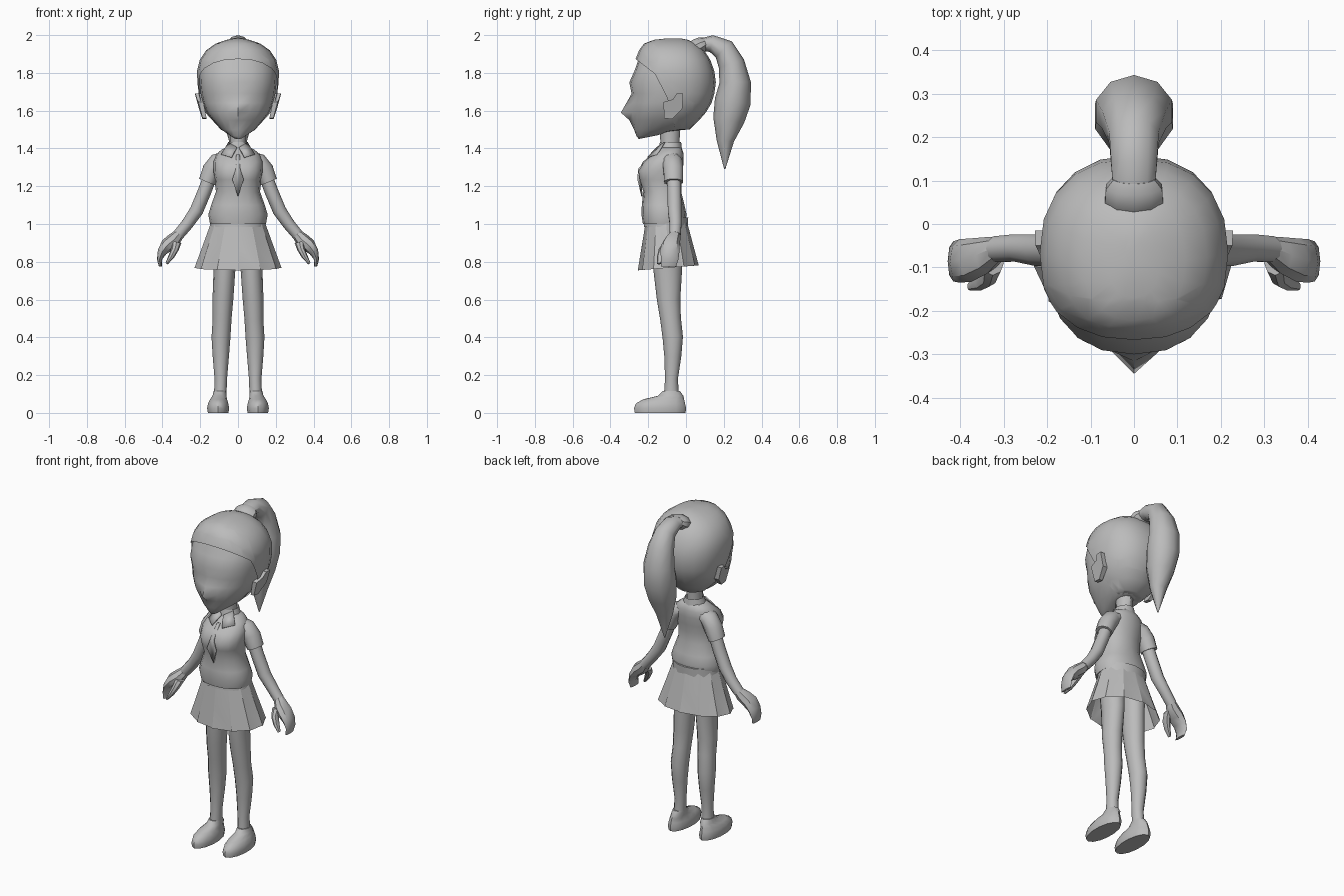
import bpy, bmesh, math
from mathutils import Vector

grey = bpy.data.materials.new("plain_grey")
grey.diffuse_color = (0.5, 0.5, 0.5, 1)


def finish(name, bm, mirror=False, thick=0, angle=40):
    bmesh.ops.recalc_face_normals(bm, faces=bm.faces)
    me = bpy.data.meshes.new(name)
    bm.to_mesh(me)
    bm.free()
    me.materials.append(grey)
    ob = bpy.data.objects.new(name, me)
    bpy.context.collection.objects.link(ob)
    bpy.context.view_layer.objects.active = ob
    ob.select_set(True)
    bpy.ops.object.shade_smooth_by_angle(angle=math.radians(angle))
    ob.select_set(False)
    if thick:
        s = ob.modifiers.new("thickness", 'SOLIDIFY')
        s.thickness, s.offset = thick, 0
    if mirror:
        ob.modifiers.new("mirror", 'MIRROR')
    return ob


def bridge(bm, rings, caps=True):
    n = len(rings[0])
    vs = [[bm.verts.new(p) for p in r] for r in rings]
    for a, b in zip(vs, vs[1:]):
        for i in range(n):
            bm.faces.new((a[i], a[(i + 1) % n], b[(i + 1) % n], b[i]))
    if caps:
        bm.faces.new(vs[0])
        bm.faces.new(vs[-1])
    return vs


def oval(c, u, v, ru, rv, n, power=2.0):
    pts = []
    for i in range(n):
        a = 2 * math.pi * i / n - math.pi / 2
        co, si = math.cos(a), math.sin(a)
        e = 2 / power
        pts.append(Vector(c) + u * (ru * math.copysign(abs(co) ** e, co))
                   + v * (rv * math.copysign(abs(si) ** e, si)))
    return pts


def tube(name, stations, axis, n=10, mirror=False, level=False):
    """Stations are x, y, z, radius along axis, radius across."""
    u, bm = Vector(axis), bmesh.new()
    pts = [Vector(s[:3]) for s in stations]
    rings = []
    for i, s in enumerate(stations):
        t = (pts[min(i + 1, len(pts) - 1)] - pts[max(i - 1, 0)]).normalized()
        v = Y if level else t.cross(u).normalized()
        rings.append(oval(s[:3], u, v, s[3], s[4], n))
    bridge(bm, rings)
    return finish(name, bm, mirror)


X, Y, Z = Vector((1, 0, 0)), Vector((0, 1, 0)), Vector((0, 0, 1))


def stack(bm, rows, n, power=2.0, caps=True):
    """Level rings; rows are z, half width, front y, back y."""
    return bridge(bm, [oval((0, (f + b) / 2, z), X, Y, w, (b - f) / 2, n, power)
                       for z, w, f, b in rows], caps)


def plate(name, pts, mirror=False):
    bm = bmesh.new()
    bm.faces.new([bm.verts.new(p) for p in pts])
    return finish(name, bm, mirror, 0.008)


def lift_jaw(vs):
    for k, h in ((0, .2), (1, .16)):
        for v in vs[k]:
            v.co.z += h * max(0, v.co.y + .25)


# Head: full skull with pointed nose
skull = [(1.45, .025, -.25, -.14), (1.465, .055, -.262, -.05), (1.50, .097, -.275, .02),
         (1.55, .14, -.287, .07), (1.59, .175, -.293, .105), (1.64, .195, -.294, .135),
         (1.69, .208, -.288, .15), (1.75, .215, -.30, .158), (1.81, .217, -.285, .15),
         (1.87, .202, -.268, .128), (1.92, .168, -.248, .095), (1.955, .118, -.222, .055),
         (1.975, .06, -.17, .01), (1.983, .02, -.10, -.03)]
bm = bmesh.new()
rows = [(z - (.012 if z > 1.85 else 0), w * .95,
         f + (.012 if z > 1.78 else 0), b - .012) for z, w, f, b in skull]
vs = stack(bm, rows, 20, 2.3)
lift_jaw(vs)
for k, y in ((3, -.30), (4, -.345), (5, -.316)):
    vs[k][0].co.y = y
finish("head", bm, angle=60)

# Hair cap: skull shell trimmed along the hairline by slanted planes
bm = bmesh.new()
lift_jaw(stack(bm, skull, 20, 2.3))
line = [(-.265, 1.872), (-.165, 1.795), (-.1, 1.67), (-.04, 1.44)]
planes = [(Vector((0, y0, z0)), Vector((0, z1 - z0, y0 - y1)).normalized())
          for (y0, z0), (y1, z1) in zip(line, line[1:])]
for co, no in planes:
    bmesh.ops.bisect_plane(bm, geom=bm.verts[:] + bm.edges[:] + bm.faces[:],
                           plane_co=co, plane_no=no)
front = [f for f in bm.faces
         if all((f.calc_center_median() - co).dot(no) > 0 for co, no in planes)]
bmesh.ops.delete(bm, geom=front, context='FACES')
finish("hair_cap", bm, angle=60)

# Ears: front edge flush with the head, back edge standing out
ear = [(-.12, 1.645), (-.07, 1.66), (-.05, 1.69), (-.015, 1.69), (-.02, 1.61),
       (-.075, 1.555), (-.115, 1.56)]
bm = bmesh.new()
bridge(bm, [[(.165 + (z - 1.555) * .2, y, z) for y, z in ear],
            [(.188 + (z - 1.555) * .27 + (y + .08) * .06, y, z) for y, z in ear]])
finish("ear", bm, True)

# Ponytail and its band
tube("hair_band", [(0, .035, 1.92, .058, .034), (0, .055, 1.935, .07, .045),
                   (0, .085, 1.95, .068, .042), (0, .105, 1.96, .05, .03)], X, 10)
tube("ponytail", [(0, .075, 1.95, .05, .032), (0, .135, 1.955, .055, .045),
                  (0, .20, 1.925, .06, .06), (0, .24, 1.85, .077, .07),
                  (0, .26, 1.75, .092, .083), (0, .248, 1.65, .094, .096),
                  (0, .226, 1.55, .08, .083), (0, .208, 1.44, .05, .046),
                  (0, .205, 1.29, .003, .003)], X, 10)

# Neck, shirt, collar and tie
tube("neck", [(0, -.085, 1.36, .05, .05), (0, -.085, 1.43, .042, .05),
              (0, -.085, 1.50, .045, .055)], X, 10)
bm = bmesh.new()
vs = stack(bm, [(1.0, .148, -.228, .0), (1.05, .157, -.236, .003), (1.10, .142, -.234, -.008),
                (1.17, .117, -.226, -.025), (1.235, .122, -.252, -.025),
                (1.28, .13, -.26, -.018), (1.33, .13, -.228, -.012), (1.37, .115, -.175, -.012),
                (1.395, .085, -.148, -.02), (1.41, .05, -.138, -.03)], 16, 2.2)
for v in vs[0]:  # hem rises at the back
    v.co.z += max(0, v.co.y + .1) * .3
for k in (4, 5):  # hollow between the bust
    vs[k][0].co.y += .012
finish("shirt", bm, angle=50)
bm = bmesh.new()
stack(bm, [(1.385, .07, -.148, -.02), (1.435, .052, -.138, -.026)], 12, caps=False)
finish("collar_band", bm)
plate("collar_flap", [(.006, -.152, 1.405), (.05, -.115, 1.43), (.088, -.155, 1.367),
                      (.034, -.202, 1.353)], True)
plate("tie", [(-.009, -.185, 1.37), (.009, -.185, 1.37), (.012, -.25, 1.29),
              (.03, -.253, 1.235), (0, -.232, 1.145), (-.03, -.253, 1.235),
              (-.012, -.25, 1.29)])

# Skirt: stepped pleats, open below
bm = bmesh.new()
rings = []
for t in (0, .45, 1):
    ring = []
    for i in range(12):
        for da, k in ((.04, 1.015), (.96, .985)):
            a = 2 * math.pi * (i + da) / 12 - math.pi / 2
            k = 1 + (k - 1) * t
            x = (.14 + .087 * t) * k * math.cos(a)
            y = -.107 + .013 * t + (.108 + .051 * t) * k * math.sin(a)
            z = 1.015 - .247 * t + .013 * math.sin(a)
            ring.append((x, y, z))
    rings.append(ring)
bridge(bm, rings, False)
finish("skirt", bm, angle=20)
bm = bmesh.new()
stack(bm, [(.985, .147, -.222, .01), (1.035, .143, -.218, .012)], 16)
finish("waistband", bm)

# Arms with sleeves and hands
tube("sleeve", [(.06, -.078, 1.35, .048, .036), (.105, -.072, 1.328, .055, .05),
                (.137, -.067, 1.285, .055, .052), (.163, -.065, 1.222, .052, .046)],
     Y, 10, True)
tube("arm", [(.14, -.065, 1.27, .038, .036), (.178, -.062, 1.17, .038, .036),
             (.22, -.06, 1.07, .038, .036), (.268, -.055, 1.0, .033, .032),
             (.318, -.058, .94, .031, .03)], Y, 10, True)
tube("hand", [(.31, -.057, .95, .028, .027), (.338, -.072, .917, .042, .038),
              (.374, -.083, .888, .05, .037), (.402, -.085, .852, .05, .025),
              (.416, -.086, .812, .046, .013), (.411, -.092, .775, .04, .008)],
     Y, 8, True)
tube("thumb", [(.325, -.09, .905, .028, .026), (.333, -.118, .868, .026, .02),
               (.352, -.133, .83, .02, .016), (.378, -.143, .79, .01, .007)],
     Y, 8, True)

# Legs and shoes
tube("leg", [(.075, -.10, .93, .068, .08), (.071, -.097, .77, .058, .077),
             (.08, -.092, .60, .055, .062), (.084, -.082, .50, .05, .055),
             (.09, -.07, .40, .05, .054), (.091, -.07, .30, .043, .045),
             (.091, -.077, .18, .033, .034), (.094, -.077, .09, .033, .04)], X, 12, True)
tube("shoe", [(.105, -.137, 0, .056, .134), (.105, -.137, .025, .06, .138),
              (.105, -.135, .05, .055, .13), (.103, -.118, .072, .046, .108),
              (.098, -.082, .09, .038, .068), (.096, -.077, .115, .034, .046)],
     X, 14, True, True)
